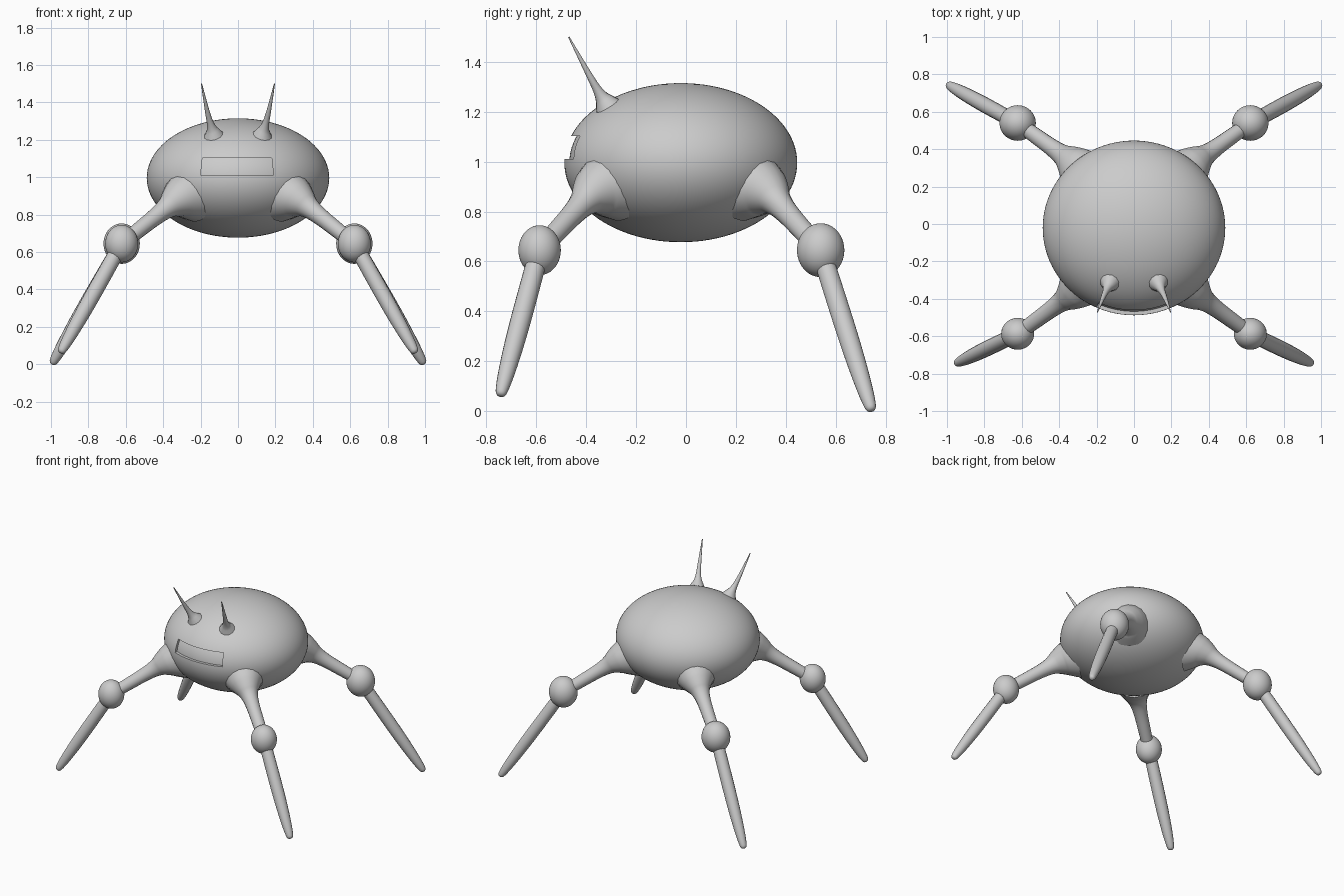
import bpy, math
from mathutils import Vector

cube = bpy.data.objects.get("Cube")
if cube:
    bpy.data.objects.remove(cube, do_unlink=True)

grey = bpy.data.materials.new("plain grey")
grey.use_nodes = True
colour = (0.6, 0.6, 0.6, 1)
grey.diffuse_color = colour
grey.node_tree.nodes["Principled BSDF"].inputs["Base Color"].default_value = colour

BODY_AT = Vector((0, -0.021, 0.996))
BODY_R = Vector((0.488, 0.467, 0.319))


def ellipsoid(name, at, radii, segments=48, rings=24):
    bpy.ops.mesh.primitive_uv_sphere_add(segments=segments, ring_count=rings, radius=1, location=at)
    ob = bpy.context.object
    ob.name = name
    ob.scale = radii
    bpy.ops.object.transform_apply(location=False, rotation=False, scale=True)
    ob.data.materials.append(grey)
    bpy.ops.object.shade_smooth()
    return ob


def limb(name, points, radii, sides=6):
    """Smooth round tube through control points with a radius at each."""
    curve = bpy.data.curves.new(name, 'CURVE')
    curve.dimensions = '3D'
    curve.bevel_depth = 1
    curve.bevel_resolution = sides
    curve.use_fill_caps = True
    spline = curve.splines.new('NURBS')
    spline.points.add(len(points) - 1)
    for p, co, r in zip(spline.points, points, radii):
        p.co = (*co, 1)
        p.radius = r
    spline.use_endpoint_u = True
    spline.order_u = 3
    spline.resolution_u = 8
    ob = bpy.data.objects.new(name, curve)
    bpy.context.collection.objects.link(ob)
    curve.materials.append(grey)
    bpy.ops.object.select_all(action='DESELECT')
    ob.select_set(True)
    bpy.context.view_layer.objects.active = ob
    bpy.ops.object.convert(target='MESH')
    bpy.ops.object.shade_smooth()
    return bpy.context.object


def subtract(ob, cutter):
    mod = ob.modifiers.new("cut", 'BOOLEAN')
    mod.operation = 'DIFFERENCE'
    mod.solver = 'EXACT'
    mod.object = cutter
    bpy.ops.object.select_all(action='DESELECT')
    ob.select_set(True)
    bpy.context.view_layer.objects.active = ob
    bpy.ops.object.modifier_apply(modifier=mod.name)
    bpy.data.objects.remove(cutter, do_unlink=True)


# Body with a shallow curved visor recess in its front
body = ellipsoid("body", BODY_AT, BODY_R, 96, 48)
core = ellipsoid("visor_floor", BODY_AT, BODY_R - Vector((0.02, 0.02, 0.02)), 96, 48)
bpy.ops.mesh.primitive_cube_add(size=1, location=(-0.005, -0.46, 1.057))
visor = bpy.context.object
visor.name = "visor_cutter"
visor.scale = (0.39, 0.24, 0.092)
bpy.ops.object.transform_apply(location=False, rotation=False, scale=True)
visor.data.materials.append(grey)
for v in visor.data.vertices:
    if v.co.z > 0:
        v.co.x *= 0.95
subtract(visor, core)
subtract(body, visor)
bpy.ops.object.shade_smooth_by_angle(angle=math.radians(30))

# Four legs: flared upper leg, ball knee, blunt tapering lower leg
legs = [
    ("front", Vector((0.622, -0.587, 0.645)), Vector((0.95, -0.745, 0.06)), (0.088, 0.085, 0.1)),
    ("back", Vector((0.622, 0.54, 0.645)), Vector((0.995, 0.745, 0.0)), (0.097, 0.095, 0.108)),
]
for end, knee, foot, knee_r in legs:
    hip = Vector((0.32, math.copysign(0.345, knee.y) + BODY_AT.y, 0.885))
    for side, sx in (("left", 1), ("right", -1)):
        def flip(v):
            return Vector((v.x * sx, v.y, v.z))
        tag = f"{end}_{side}"
        ellipsoid(f"{tag}_knee", flip(knee), knee_r)
        inside = hip.lerp(BODY_AT, 0.2)
        path = [inside, hip.lerp(BODY_AT, 0.06)]
        path += [hip.lerp(knee, t) for t in (0.08, 0.2, 0.4, 0.7, 1.0)]
        limb(f"{tag}_upper_leg", [flip(p) for p in path],
             [0.15, 0.12, 0.085, 0.056, 0.045, 0.042, 0.038])
        steps = (0, 0.3, 0.6, 0.82, 0.95, 1, 1)
        limb(f"{tag}_lower_leg", [flip(knee.lerp(foot, t)) for t in steps],
             [0.04, 0.042, 0.041, 0.035, 0.027, 0.018, 0.001])

# Pair of thin antennae flaring into the body
for side, sx in (("left", 1), ("right", -1)):
    path = [(0.125, -0.30, 1.20), (0.132, -0.322, 1.235), (0.143, -0.345, 1.27),
            (0.165, -0.39, 1.35), (0.195, -0.47, 1.5)]
    limb(f"{side}_antenna", [(x * sx, y, z) for x, y, z in path],
         [0.07, 0.045, 0.02, 0.012, 0.003], 4)
